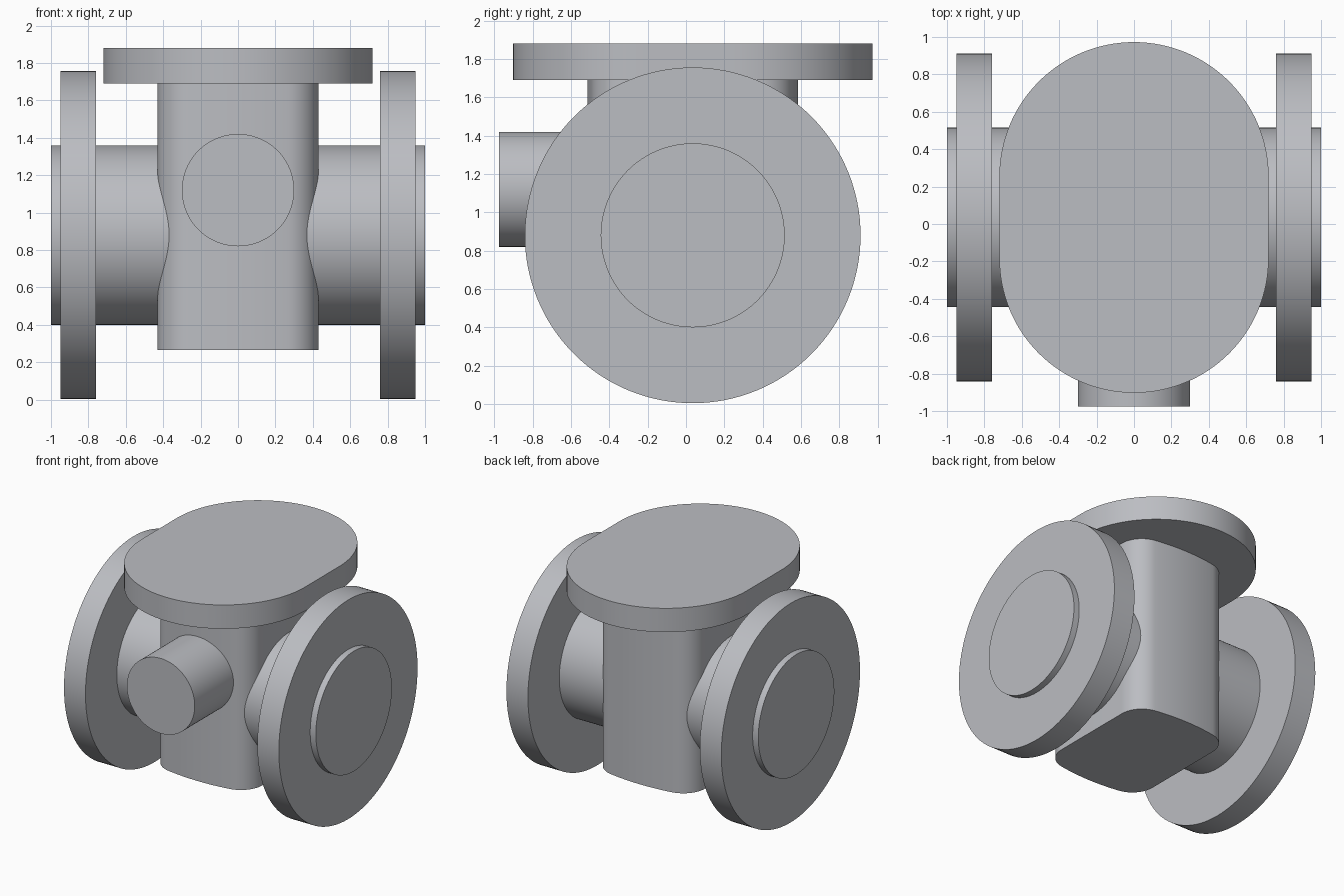
import bpy, bmesh, math
from mathutils import Matrix, Vector

cube = bpy.data.objects.get("Cube")
if cube:
    bpy.data.objects.remove(cube)

CY, CZ = 0.035, 0.88          # axis of the main pipe
COLOR = (0.5, 0.51, 0.54, 1)

steel = bpy.data.materials.new("steel_grey")
steel.use_nodes = True
steel.diffuse_color = COLOR
steel.node_tree.nodes["Principled BSDF"].inputs["Base Color"].default_value = COLOR


def arc(cx, cy, r, start, end, n):
    """Points along a circular arc, angles in degrees."""
    angles = [math.radians(start + (end - start) * i / n) for i in range(n + 1)]
    return [(cx + r * math.cos(a), cy + r * math.sin(a)) for a in angles]


def finish(name, bm):
    bmesh.ops.recalc_face_normals(bm, faces=bm.faces)
    mesh = bpy.data.meshes.new(name)
    bm.to_mesh(mesh)
    bm.free()
    mesh.materials.append(steel)
    obj = bpy.data.objects.new(name, mesh)
    bpy.context.collection.objects.link(obj)
    bpy.ops.object.select_all(action='DESELECT')
    obj.select_set(True)
    bpy.context.view_layer.objects.active = obj
    bpy.ops.object.shade_smooth_by_angle(angle=math.radians(30))


def prism(name, outline, z0, z1):
    """Upright solid from a closed outline centred on the body axis."""
    bm = bmesh.new()
    base = bm.faces.new([bm.verts.new((x, y + CY, z0)) for x, y in outline])
    top = bmesh.ops.extrude_face_region(bm, geom=[base])["geom"]
    moved = [v for v in top if isinstance(v, bmesh.types.BMVert)]
    bmesh.ops.translate(bm, verts=moved, vec=(0, 0, z1 - z0))
    bmesh.ops.remove_doubles(bm, verts=bm.verts, dist=1e-5)
    finish(name, bm)


def cylinder(name, start, end, radius):
    a, b = Vector(start), Vector(end)
    turn = (b - a).to_track_quat('Z', 'Y').to_matrix().to_4x4()
    bm = bmesh.new()
    bmesh.ops.create_cone(bm, cap_ends=True, segments=128, radius1=radius,
                          radius2=radius, depth=(b - a).length,
                          matrix=Matrix.Translation((a + b) / 2) @ turn)
    finish(name, bm)


# Body: flat sides, rounded corners, gently bowed front and back
BOW, CORNER = 1.64, 0.19
tilt = math.degrees(math.atan2(0.24, 1.43))
half = (arc(0.24, 0.34, CORNER, 0, 90 - tilt, 16)
        + arc(0, 0.55 - BOW, BOW, 90 - tilt, 90 + tilt, 16)[1:-1]
        + arc(-0.24, 0.34, CORNER, 90 + tilt, 180, 16))
prism("valve_body", half + [(-x, -y) for x, y in half], 0.265, 1.7)

# Top flange: two half circles joined by straight sides
half = arc(0, 0.2175, 0.72, 0, 180, 64)
prism("top_flange", half + [(-x, -y) for x, y in half], 1.69, 1.88)

# Main pipe and its two end flanges
cylinder("main_pipe", (-1, CY, CZ), (1, CY, CZ), 0.48)
for side, name in ((1, "left_flange"), (-1, "right_flange")):
    cylinder(name, (side * 0.76, CY, CZ), (side * 0.95, CY, CZ), 0.876)

# Front boss
cylinder("front_boss", (0, -0.975, 1.12), (0, -0.3, 1.12), 0.3)
